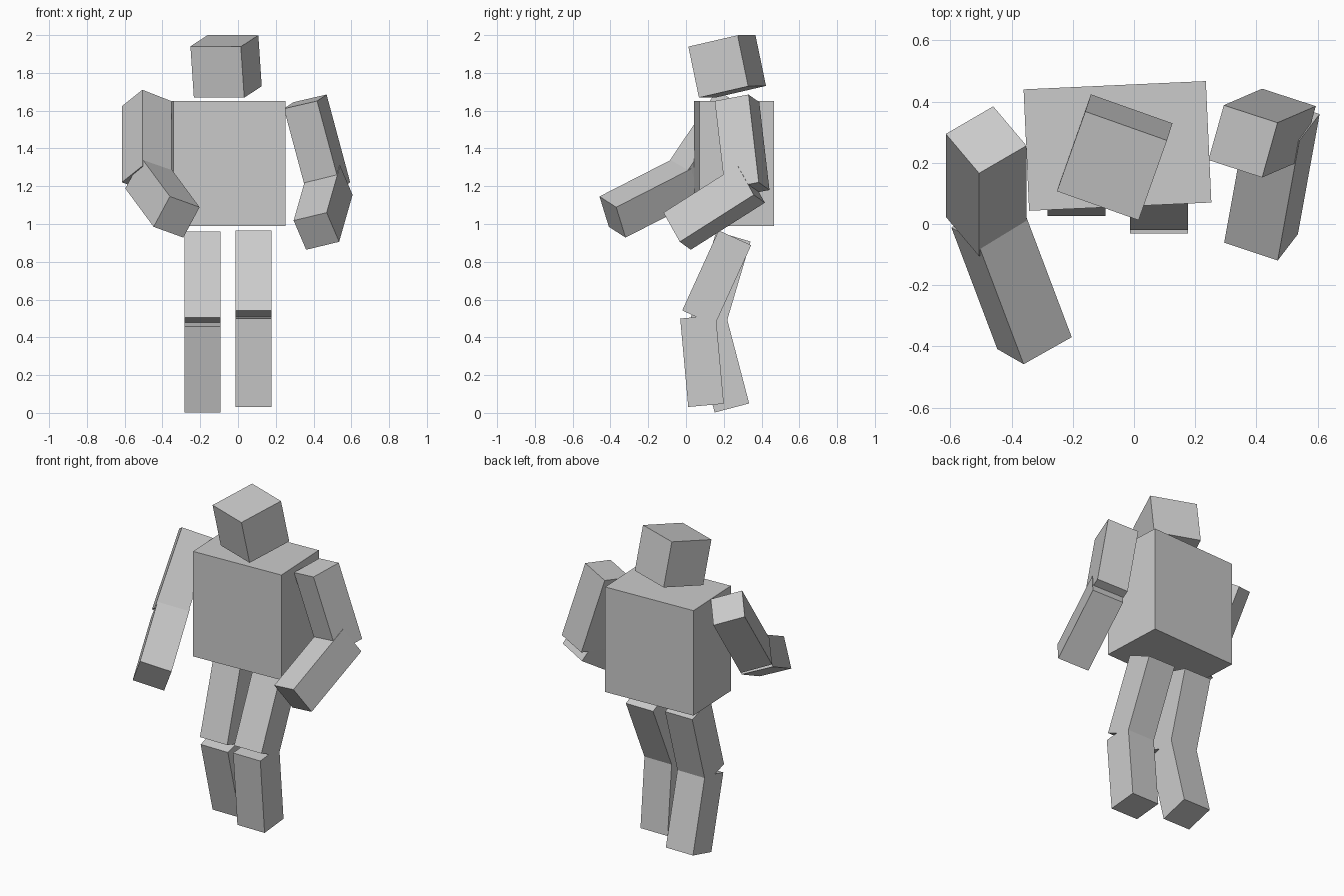
import bpy
import bmesh
from mathutils import Vector, Matrix

if "Cube" in bpy.data.objects:
    bpy.data.objects.remove(bpy.data.objects["Cube"])


def block(name, top, bottom, across, width, depth):
    """Box running from the centre of its top face to the centre of its bottom face."""
    top, bottom = Vector(top), Vector(bottom)
    up = top - bottom
    length = up.length
    up.normalize()
    side = Vector(across)
    side = (side - up * side.dot(up)).normalized()
    back = up.cross(side)
    mesh = bpy.data.meshes.new(name)
    bm = bmesh.new()
    bmesh.ops.create_cube(bm, size=1)
    bmesh.ops.scale(bm, vec=(width, depth, length), verts=bm.verts)
    bm.to_mesh(mesh)
    bm.free()
    obj = bpy.data.objects.new(name, mesh)
    rotation = Matrix((side, back, up)).transposed().to_4x4()
    obj.matrix_world = Matrix.Translation((top + bottom) / 2) @ rotation
    bpy.context.collection.objects.link(obj)
    return obj


LIMB = 0.189  # square limb thickness

# Torso and nodding, turned head
block("torso", (-0.054, 0.255, 1.65), (-0.054, 0.255, 0.99), (0.595, 0.027, 0), 0.596, 0.397)
block("head", (-0.072, 0.19, 1.97), (-0.054, 0.246, 1.70), (0.267, -0.095, 0), 0.283, 0.283)

# Limb segments: top centre, bottom centre, sideways direction
limbs = {
    # Arms
    "upper_arm_left": ((-0.483, 0.275, 1.637), (-0.483, 0.004, 1.234), (0.154, 0.089, -0.061)),
    "forearm_left": ((-0.475, 0.008, 1.240), (-0.325, -0.389, 1.037), (0.16, 0.09, -0.058)),
    "upper_arm_right": ((0.356, 0.270, 1.648), (0.481, 0.324, 1.183), (0.172, -0.056, 0.040)),
    "forearm_right": ((0.486, 0.345, 1.211), (0.415, -0.047, 0.962), (0.174, -0.058, 0.042)),
    # Legs
    "thigh_left": ((-0.188, 0.251, 0.934), (-0.188, 0.116, 0.479), (1, 0, 0)),
    "shin_left": ((-0.188, 0.124, 0.481), (-0.188, 0.243, 0.026), (1, 0, 0)),
    "thigh_right": ((0.082, 0.259, 0.927), (0.082, 0.066, 0.503), (1, 0, 0)),
    "shin_right": ((0.082, 0.0635, 0.508), (0.082, 0.106, 0.040), (1, 0, 0)),
}
for name, (top, bottom, across) in limbs.items():
    block(name, top, bottom, across, LIMB, LIMB)
